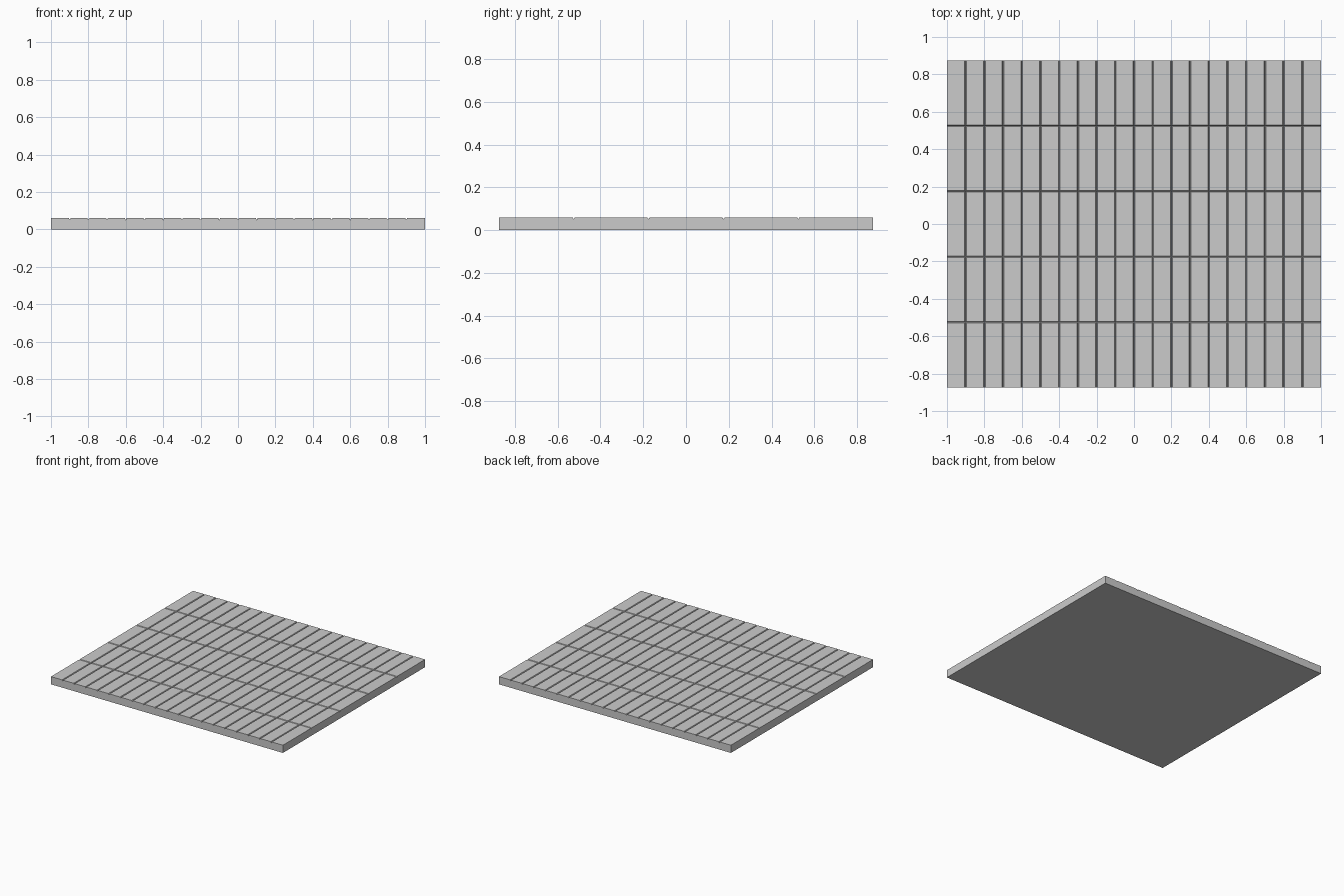
import bpy
import bmesh
from mathutils import Vector

if "Cube" in bpy.data.objects:
    bpy.data.objects.remove(bpy.data.objects["Cube"])

NX, NY = 20, 5            # planks across and rows deep
HX, HY = 1.0, 0.875       # half sizes
TOP, GROOVE, BEVEL = 0.06, 0.009, 0.005
LOW = TOP - GROOVE

bm = bmesh.new()

# Grid of groove bottoms
grid = [[bm.verts.new((-HX + 2 * HX * i / NX, -HY + 2 * HY * j / NY, LOW))
         for j in range(NY + 1)] for i in range(NX + 1)]


def inset(value, half, direction):
    """Move inward for a V groove, but stay flush on the slab's outer edge."""
    return value if abs(abs(value) - half) < 1e-4 else value + direction * BEVEL


# Planks: flat top with sloped sides down to the groove lines
for i in range(NX):
    for j in range(NY):
        low = [grid[i][j], grid[i + 1][j], grid[i + 1][j + 1], grid[i][j + 1]]
        signs = [(1, 1), (-1, 1), (-1, -1), (1, -1)]
        high = [bm.verts.new(Vector((inset(v.co.x, HX, sx), inset(v.co.y, HY, sy), TOP)))
                for v, (sx, sy) in zip(low, signs)]
        bm.faces.new(high)
        for k in range(4):
            n = (k + 1) % 4
            bm.faces.new((low[k], low[n], high[n], high[k]))

# Outer walls and closed underside
rim = ([grid[i][0] for i in range(NX)] + [grid[NX][j] for j in range(NY)]
       + [grid[i][NY] for i in range(NX, 0, -1)] + [grid[0][j] for j in range(NY, 0, -1)])
foot = [bm.verts.new((v.co.x, v.co.y, 0)) for v in rim]
for k in range(len(rim)):
    n = (k + 1) % len(rim)
    bm.faces.new((foot[k], foot[n], rim[n], rim[k]))
bm.faces.new(foot[::-1])

# Close the small groove ends and tidy
bmesh.ops.remove_doubles(bm, verts=bm.verts, dist=1e-5)
bmesh.ops.recalc_face_normals(bm, faces=bm.faces)

mesh = bpy.data.meshes.new("plank_floor")
bm.to_mesh(mesh)
bm.free()
floor = bpy.data.objects.new("plank_floor", mesh)
bpy.context.collection.objects.link(floor)
